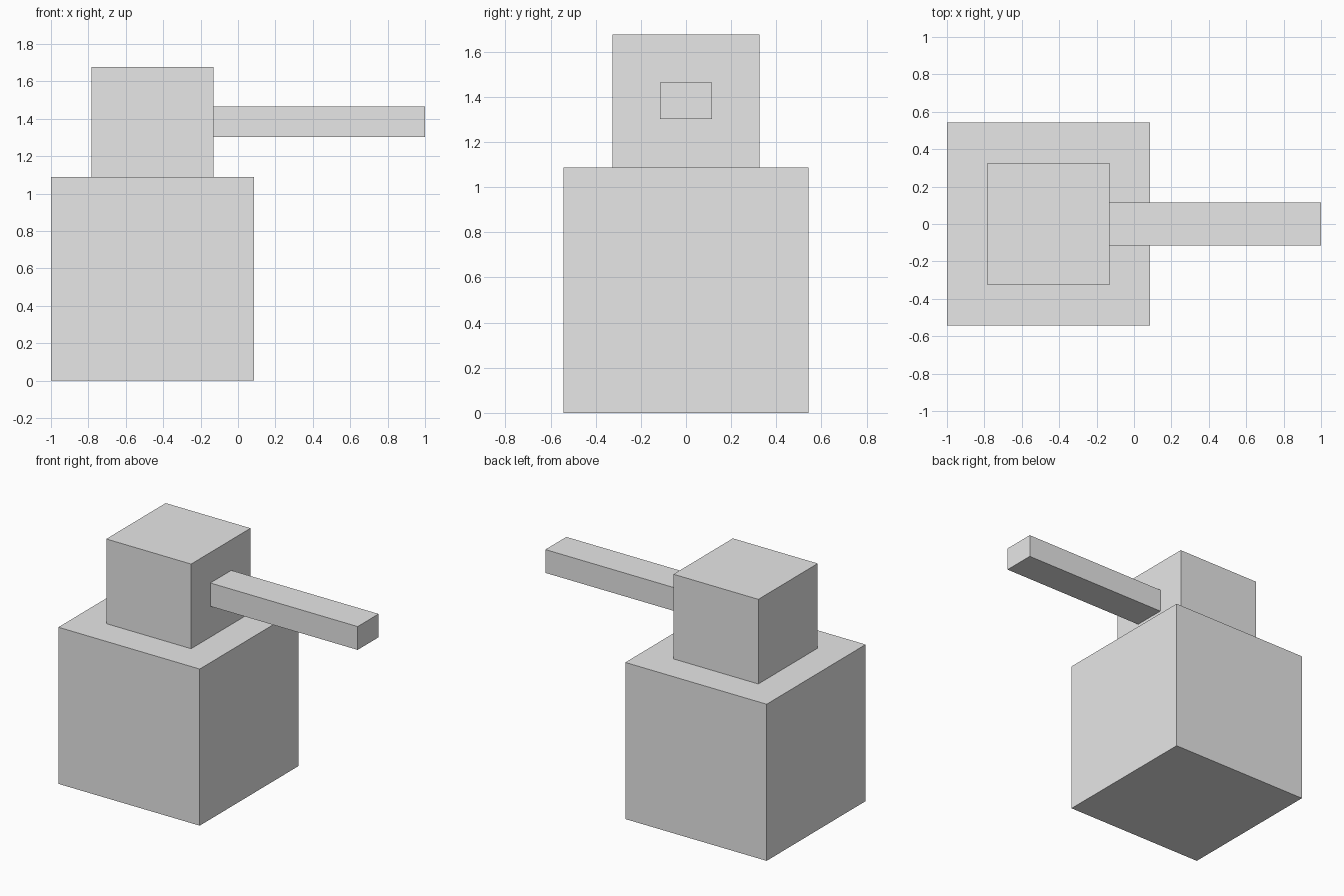
import bpy

if "Cube" in bpy.data.objects:
    bpy.data.objects.remove(bpy.data.objects["Cube"], do_unlink=True)

# Plain grey shared by every part
grey = bpy.data.materials.new("light_grey")
grey.use_nodes = True
colour = (0.8, 0.8, 0.8, 1.0)
grey.diffuse_color = colour
grey.node_tree.nodes["Principled BSDF"].inputs["Base Color"].default_value = colour


def box(name, low, high):
    """Box spanning two opposite corners."""
    centre = [(a + b) / 2 for a, b in zip(low, high)]
    bpy.ops.mesh.primitive_cube_add(size=1, location=centre)
    obj = bpy.context.object
    obj.name = name
    obj.scale = [b - a for a, b in zip(low, high)]
    bpy.ops.object.transform_apply(location=False, rotation=False, scale=True)
    obj.data.materials.append(grey)
    return obj


# Large base cube
box("base", (-1, -0.543, 0), (0.086, 0.543, 1.088))

# Turret block on top
box("turret", (-0.784, -0.326, 1.088), (-0.132, 0.326, 1.676))

# Long square barrel pointing to the side
box("barrel", (-0.132, -0.115, 1.302), (1, 0.115, 1.464))
